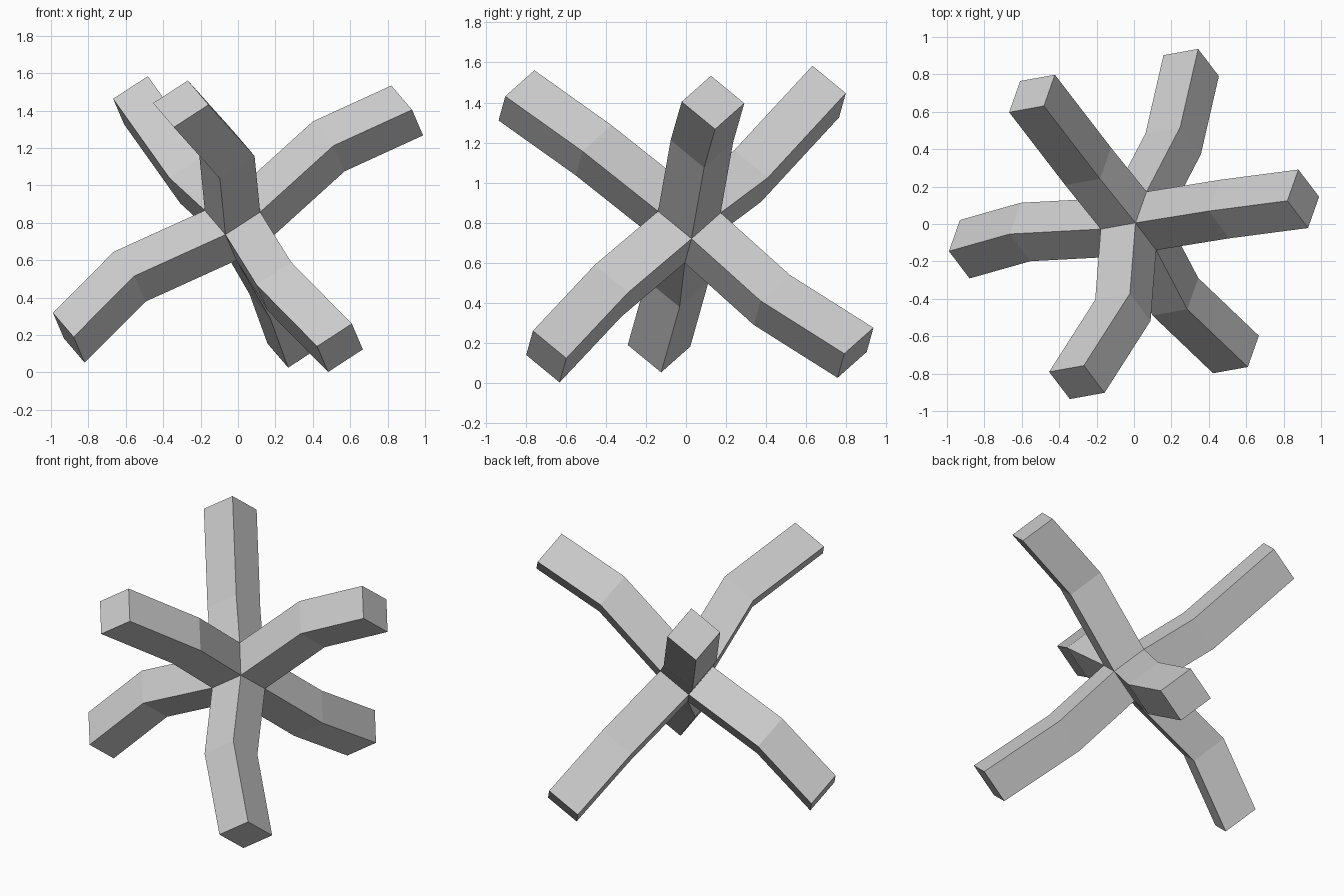
import bpy
import bmesh
from mathutils import Matrix, Vector

cube = bpy.data.objects.get("Cube")
if cube:
    bpy.data.objects.remove(cube, do_unlink=True)

# Plain grey material
grey = bpy.data.materials.new("light_grey")
grey.use_nodes = True
colour = (0.6, 0.6, 0.6, 1)
grey.diffuse_color = colour
grey.node_tree.nodes["Principled BSDF"].inputs["Base Color"].default_value = colour

# Tilted axes of the central cube
SIDE = 0.224
CENTRE = Vector((0, 0, 0.793))
a = Vector((0.83, 0.15, 0.54)).normalized()
c = Vector((0.06, 0.17, -0.14))
c = (c - a * c.dot(a)).normalized()
b = c.cross(a)
axes = Matrix((a, b, c)).transposed()

# Each pair of opposite arms: axis, reach of the pair,
# then the elbow offset of the upper and of the lower arm
pairs = [
    (a, (0.812, 0.118, 0.547), (0.392, 0.063, 0.355), (-0.487, -0.026, -0.221)),
    (-b, (-0.49, 0.625, 0.597), (-0.19, 0.235, 0.175), (0.166, -0.316, -0.268)),
    (-c, (-0.276, -0.763, 0.574), (-0.03, -0.378, 0.30), (0.18, 0.345, -0.31)),
]


def extrude(bm, face, offset):
    """Pull one face along an offset and return the moved face."""
    moved = bmesh.ops.extrude_discrete_faces(bm, faces=[face])["faces"][0]
    bmesh.ops.translate(bm, verts=moved.verts, vec=offset)
    return moved


# Central cube with all six faces drawn out into bent arms
bm = bmesh.new()
bmesh.ops.create_cube(bm, size=SIDE, matrix=Matrix.Translation(CENTRE) @ axes.to_4x4())
bm.normal_update()
hub_faces = list(bm.faces)
arms = []
for axis, reach, upper, lower in pairs:
    for sign, elbow in ((1, upper), (-1, lower)):
        face = max(hub_faces, key=lambda f: f.normal.dot(axis * sign))
        arms.append((face, Vector(elbow), Vector(reach) * sign))
for face, elbow, reach in arms:
    knee = extrude(bm, face, elbow)
    extrude(bm, knee, reach - elbow)
bmesh.ops.recalc_face_normals(bm, faces=bm.faces)

mesh = bpy.data.meshes.new("six_bent_arms")
bm.to_mesh(mesh)
bm.free()
mesh.materials.append(grey)
bpy.context.collection.objects.link(bpy.data.objects.new("six_bent_arms", mesh))
